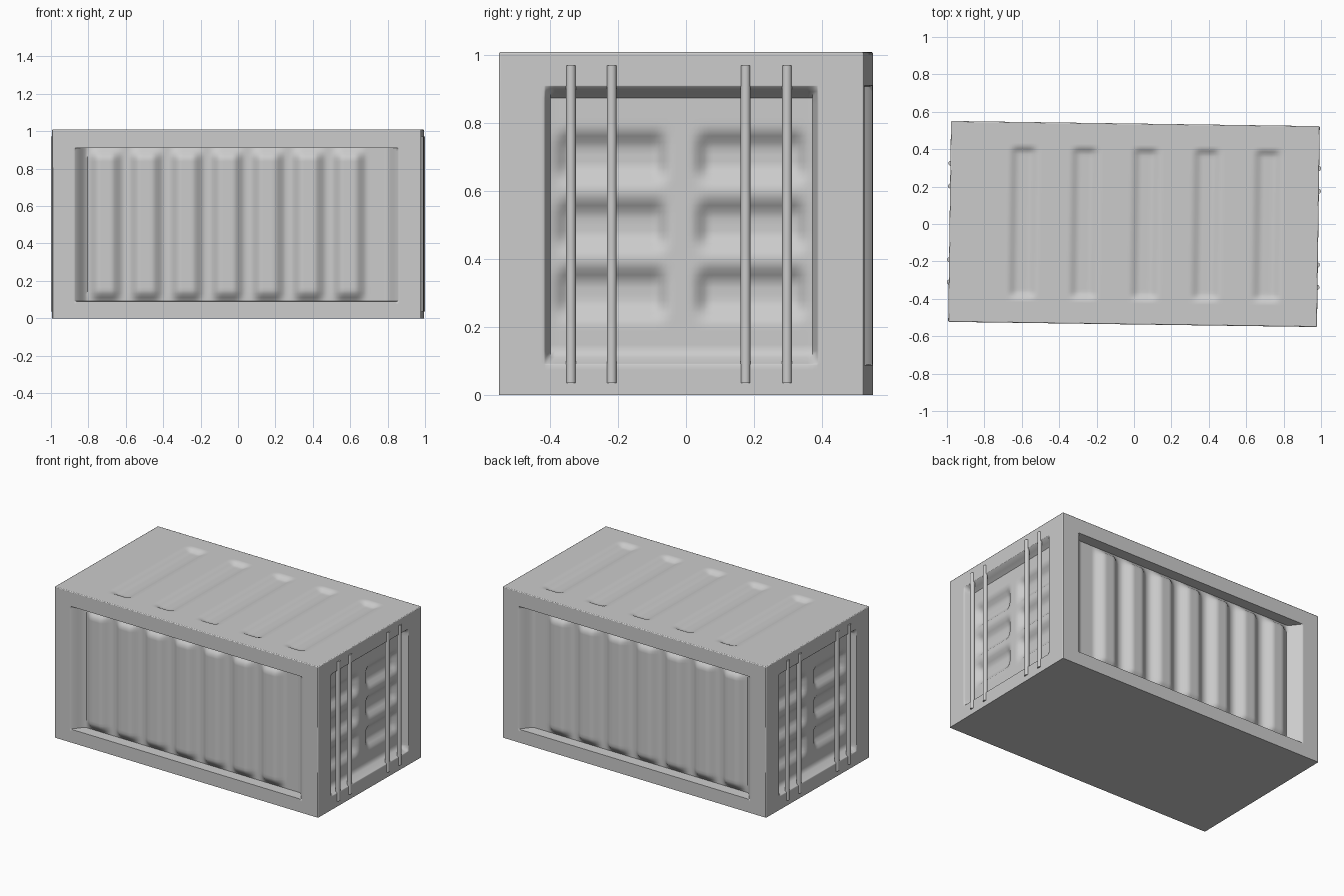
import bpy, bmesh, math
from mathutils import Matrix, Vector

if "Cube" in bpy.data.objects:
    bpy.data.objects.remove(bpy.data.objects["Cube"])

L, W, H, B = 0.986, 0.537, 1.01, 0.005      # half length, half width, height, edge rounding
TURN = Matrix.Rotation(math.radians(-0.8), 4, 'Z')


def ramp(t):
    t = max(0.0, min(1.0, t))
    return 0.5 * t + 0.5 * t * t * (3 - 2 * t)


def plateau(x, centre, half, slope):
    """1 inside the half width, easing to 0 over the slope."""
    return 1 - ramp((abs(x - centre) - half) / slope)


def side_depth(u, v):
    # recessed long panel with seven upright ribs
    if abs(u) > 0.867 or not 0.09 < v < 0.91:
        return 0
    d = 0.07 * plateau(u, 0, 0.80, 0.067)
    rib = max(plateau(u, 0.60 - 0.217 * i, 0.035, 0.06) for i in range(7))
    return d - min(d, 0.04 * rib * plateau(v, 0.5, 0.36, 0.05))


def end_depth(u, v):
    # recessed door panel with two columns of three hollows
    if abs(u) > 0.403 or not 0.09 < v < 0.91:
        return 0
    d = 0.055 * plateau(u, 0, 0.385, 0.018) * plateau(v, 0.5, 0.38, 0.03)
    across = max(plateau(u, c, 0.125, 0.05) for c in (-0.205, 0.205))
    up = max(plateau(v, c, 0.03, 0.055) for c in (0.3, 0.5, 0.7))
    return d + 0.035 * across * up


def roof_depth(u, v):
    # five shallow grooves across the roof
    groove = max(plateau(u, 0.06 + 0.326 * i, 0.03, 0.05) for i in range(-2, 3))
    return 0.02 * groove * plateau(v, 0, 0.375, 0.035)


def spaced(a, b, n, extra=()):
    vals = [a + (b - a) * i / n for i in range(n + 1)]
    for e in extra:
        vals += [e - 0.001, e + 0.001]
    return sorted(vals)


def wall(bm, us, vs, depth, place, outward):
    """Adds a grid pushed inward by depth(u, v)."""
    grid = [[bm.verts.new(place(u, v, depth(u, v))) for v in vs] for u in us]
    for i in range(len(us) - 1):
        for j in range(len(vs) - 1):
            f = bm.faces.new((grid[i][j], grid[i + 1][j], grid[i + 1][j + 1], grid[i][j + 1]))
            f.normal_update()
            if f.normal.dot(Vector(outward)) < 0:
                f.normal_flip()


def finish(bm, name, angle):
    mesh = bpy.data.meshes.new(name)
    bm.transform(TURN)
    bm.to_mesh(mesh)
    bm.free()
    ob = bpy.data.objects.new(name, mesh)
    bpy.context.collection.objects.link(ob)
    bpy.ops.object.select_all(action='DESELECT')
    bpy.context.view_layer.objects.active = ob
    ob.select_set(True)
    bpy.ops.object.shade_smooth_by_angle(angle=math.radians(angle))


# container shell: slightly rounded edges and floor
bm = bmesh.new()
bmesh.ops.create_cube(bm, size=1, matrix=Matrix.Translation((0, 0, H / 2)) @ Matrix.Diagonal((2 * L, 2 * W, H, 1)))
edges = [e for e in bm.edges if max(v.co.z for v in e.verts) > 0.5]
bmesh.ops.bevel(bm, geom=edges, offset=B, segments=2, profile=0.5, affect='EDGES')
big = sorted(bm.faces, key=lambda f: -f.calc_area())[:6]
bmesh.ops.delete(bm, geom=[f for f in big if f.normal.z > -0.5], context='FACES')

# walls and roof
vs = spaced(0, H - B, 54, (0.09, 0.91))
for s in (-1, 1):
    wall(bm, spaced(B - L, L - B, 150, (-0.867, 0.867)), vs, side_depth,
         lambda u, v, d: (u, s * (W - d), v), (0, s, 0))
    wall(bm, spaced(B - W, W - B, 80, (-0.403, 0.403)), vs, end_depth,
         lambda u, v, d: (s * (L - d), u, v), (s, 0, 0))
wall(bm, spaced(B - L, L - B, 150), spaced(B - W, W - B, 70), roof_depth,
     lambda u, v, d: (u, v, H - d), (0, 0, 1))
finish(bm, "container_body", 50)

# upright locking bars on both ends
for s, end in ((1, "right"), (-1, "left")):
    bm = bmesh.new()
    for y in (-0.325, -0.205, 0.189, 0.311):
        bmesh.ops.create_cone(bm, cap_ends=True, segments=14, radius1=0.0145, radius2=0.0145,
                              depth=0.935, matrix=Matrix.Translation((s * 0.982, y, 0.503)))
    finish(bm, "locking_bars_" + end, 40)
